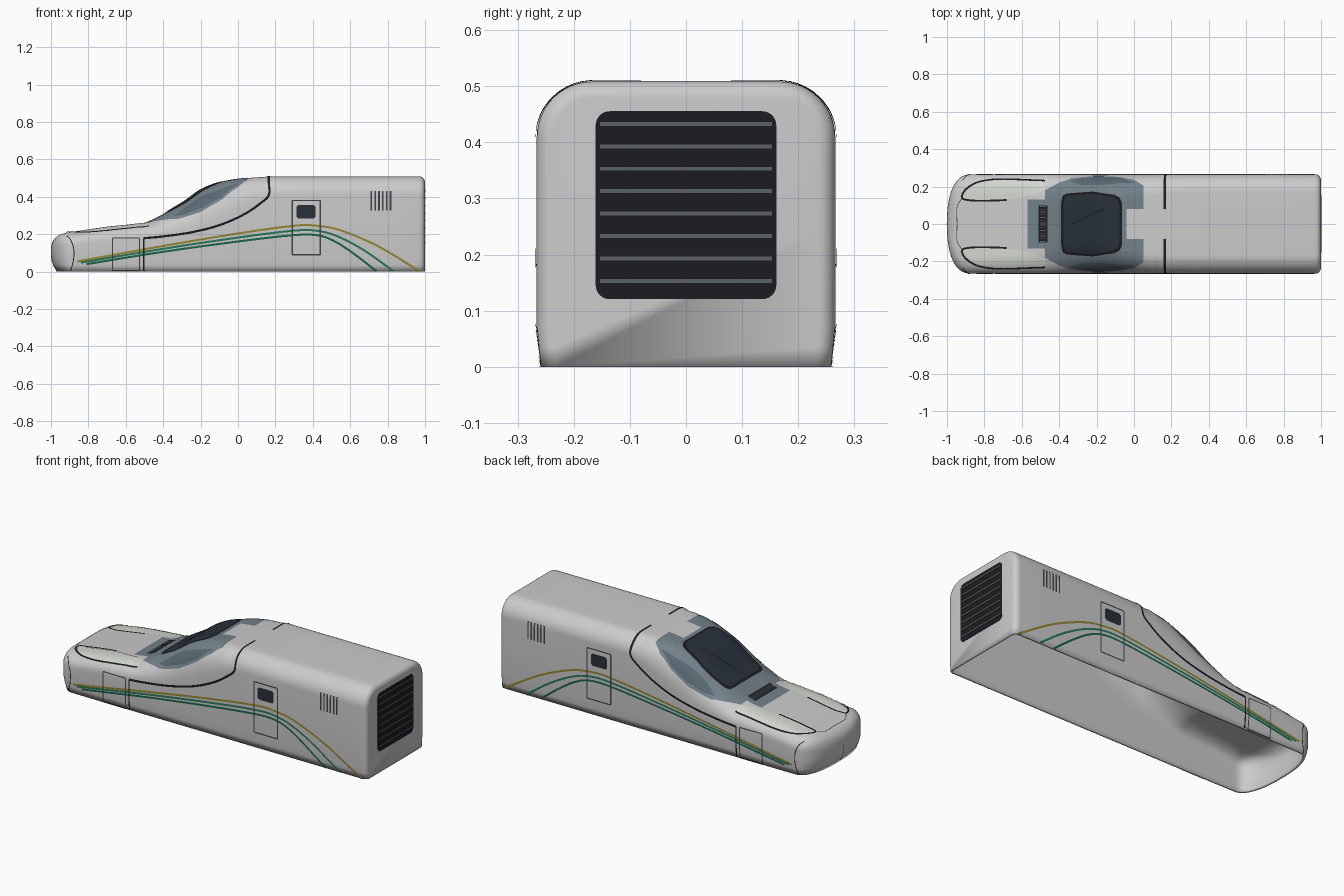
import bpy, bmesh, math
from mathutils import Vector
from mathutils.bvhtree import BVHTree

if "Cube" in bpy.data.objects:
    bpy.data.objects.remove(bpy.data.objects["Cube"])


def material(name, rgb):
    m = bpy.data.materials.new(name)
    m.diffuse_color = (*rgb, 1)
    m.use_nodes = True
    m.node_tree.nodes["Principled BSDF"].inputs["Base Color"].default_value = m.diffuse_color
    return m


BLACK = material("black", (0.012, 0.012, 0.015))
GLASS = material("glass", (0.022, 0.03, 0.042))
BLUE = material("blue_grey", (0.17, 0.22, 0.25))
SIDE = material("side_glass", (0.10, 0.14, 0.17))
LAMP = material("lamp", (0.65, 0.69, 0.62))
GREEN = material("green", (0.01, 0.13, 0.07))
GREEN2 = material("light_green", (0.02, 0.19, 0.10))
YELLOW = material("yellow", (0.30, 0.24, 0.03))
LINE = material("panel_line", (0.05, 0.055, 0.06))
BAR = material("bar", (0.10, 0.12, 0.13))


def lerp(table, x):
    if x <= table[0][0]:
        return table[0][1]
    for (x0, v0), (x1, v1) in zip(table, table[1:]):
        if x <= x1:
            return v0 + (v1 - v0) * (x - x0) / (x1 - x0)
    return table[-1][1]


def curve(pts, n=8):
    # Catmull-Rom through the points
    p = [Vector(q) for q in pts]
    p = [2 * p[0] - p[1]] + p + [2 * p[-1] - p[-2]]
    out = []
    for a, b, c, d in zip(p, p[1:], p[2:], p[3:]):
        for k in range(n):
            t = k / n
            out.append(0.5 * (2 * b + (c - a) * t + (2 * a - 5 * b + 4 * c - d) * t * t
                              + (3 * b - a - 3 * c + d) * t ** 3))
    return out + [p[-2]]


def add_object(name, bm, mat=None, mirror=False):
    me = bpy.data.meshes.new(name)
    bm.to_mesh(me)
    ob = bpy.data.objects.new(name, me)
    bpy.context.collection.objects.link(ob)
    if mat:
        me.materials.append(mat)
    if mirror:
        ob.modifiers.new("mirror", "MIRROR").use_axis = (False, True, False)
    return ob


# Body shell: sections are (x, half width, height, shoulder height, corner width)
KEYS = [(-0.87, 0.265, 0.212, 0.14, 0.10), (-0.7, 0.266, 0.237, 0.16, 0.11),
        (-0.56, 0.266, 0.252, 0.17, 0.12), (-0.46, 0.266, 0.275, 0.18, 0.17),
        (-0.3, 0.266, 0.364, 0.20, 0.19), (-0.2, 0.266, 0.434, 0.23, 0.18),
        (-0.1, 0.266, 0.474, 0.275, 0.16), (0.0, 0.266, 0.495, 0.33, 0.13),
        (0.17, 0.266, 0.509, 0.41, 0.10)]
rings = []
for k in range(18):                                  # rounded nose
    u = (k / 18) ** 2.2
    f = (1 - (1 - u) ** 2.4) ** (1 / 2.4)
    w = 0.265 * f
    rings.append((-1 + 0.13 * u, w, 0.115 + 0.097 * f, 0.09 + 0.05 * f, min(0.10, w)))
rings += [tuple(v) for v in curve(KEYS, 7)]
rings += [(x, 0.266, 0.509, 0.41, 0.10) for x in (0.4, 0.6, 0.8, 0.965)]
for k in range(1, 7):                                # rounded rear edge
    t = math.pi / 12 * k
    d = 0.03 * (1 - math.cos(t))
    rings.append((0.969 + 0.03 * math.sin(t), 0.266 - d, 0.509 - d, 0.41, 0.10 - d))


def section(x, w, h, zs, a):
    pts = [(w, z) for z in (0, 0.035, 0.07, (0.07 + zs) / 2)]
    e = 2 / (2.35 if x < 0.1 else 2)
    for k in range(13):
        t = math.pi / 2 * k / 12
        pts.append((w - a + a * max(0, math.cos(t)) ** e, zs + (h - zs) * math.sin(t) ** e))
    pts += [((w - a) * 0.5, h)]
    half = []
    for y, z in pts:
        nose = max(0, min(1, (-0.87 - x) / 0.13))
        y *= 1 - 0.025 * max(0, 1 - z / 0.07)
        half.append((x + 0.03 * nose * max(0, 1 - z / 0.09) ** 2, y, z))
    return half + [(x, 0, h)] + [(px, -y, z) for px, y, z in reversed(half)]


bm = bmesh.new()
loops = [[bm.verts.new(p) for p in section(*r)] for r in rings]
for A, B in zip(loops, loops[1:]):
    for i in range(len(A) - 1):
        bm.faces.new((A[i], A[i + 1], B[i + 1], B[i]))
bm.faces.new(loops[-1])
bmesh.ops.remove_doubles(bm, verts=bm.verts, dist=1e-5)
bmesh.ops.recalc_face_normals(bm, faces=bm.faces)
if max(bm.faces, key=lambda f: f.calc_center_median().x).normal.x < 0:
    bmesh.ops.reverse_faces(bm, faces=bm.faces)
bvh = BVHTree.FromBMesh(bm)
body = add_object("body_shell", bm)
sol = body.modifiers.new("thickness", "SOLIDIFY")
sol.thickness, sol.offset = 0.012, -1
bpy.context.view_layer.objects.active = body
body.select_set(True)
bpy.ops.object.shade_smooth_by_angle(angle=math.radians(35))


def project(u, v, axis):
    # axis "side": (x, z) seen along y; "top": (x, y) seen along z; "nose": (y, z) along x
    o, d = {"side": ((u, 1, max(v, 0.002)), (0, -1, 0)), "top": ((u, v, 1), (0, 0, -1)),
            "nose": ((-2, u, v), (1, 0, 0))}[axis]
    loc, n, _, _ = bvh.ray_cast(Vector(o), Vector(d))
    if loc is None:
        o = {"side": (u, 0.266, v), "top": (u, v, 0.3), "nose": (-1, u, v)}[axis]
        loc, n, _, _ = bvh.find_nearest(Vector(o))
    return loc, (-n if n.dot(Vector(d)) > 0 else n)


def quad_grid(bm, rows, n):
    vs = [[bm.verts.new(p) for p in r] for r in rows]
    fs = [bm.faces.new((A[i], A[i + 1], B[i + 1], B[i]))
          for A, B in zip(vs, vs[1:]) for i in range(len(A) - 1)]
    bm.normal_update()
    if sum(f.normal.dot(n) for f in fs) < 0:
        bmesh.ops.reverse_faces(bm, faces=fs)


def strip(name, paths, width, mat, axis="side", lift=0.002, smooth=True, mirror=True):
    bm = bmesh.new()
    for path in paths:
        if smooth:
            uv = curve(path, 10)
        else:
            uv = [Vector(a).lerp(Vector(b), k / 12) for a, b in zip(path, path[1:]) for k in range(13)]
            uv = [p for i, p in enumerate(uv) if i == 0 or (p - uv[i - 1]).length > 1e-5]
        hits = [project(p[0], p[1], axis) for p in uv]
        rows = []
        for i, (p, n) in enumerate(hits):
            t = hits[min(i + 1, len(hits) - 1)][0] - hits[max(i - 1, 0)][0]
            s = n.cross(t).normalized() * width / 2
            rows.append((p + n * lift - s, p + n * lift + s))
        quad_grid(bm, rows, hits[len(hits) // 2][1])
    return add_object(name, bm, mat, mirror)


def patch(name, lo, hi, mat, axis="top", lift=0.002, mirror=True, n=24):
    bm = bmesh.new()
    a, b = hi[0][0], hi[-1][0]
    us = sorted({a + (b - a) * k / n for k in range(n + 1)} | {p[0] for p in lo + hi if a <= p[0] <= b})
    rows, normal = [], Vector()
    for u in us:
        l, h = lerp(lo, u), lerp(hi, u)
        hits = [project(u, l + (h - l) * k / n, axis) for k in range(n + 1)]
        normal += hits[n // 2][1]
        rows.append([p + m * lift for p, m in hits])
    quad_grid(bm, rows, normal)
    ob = add_object(name, bm, mat, mirror)
    ob.data.shade_smooth()
    return ob


def box_path(x0, x1, z0, z1):
    return [[(x0, z0), (x1, z0)], [(x1, z0), (x1, z1)], [(x1, z1), (x0, z1)], [(x0, z1), (x0, z0)]]


# Cab surround, with a rear notch
patch("cab_surround", [(-0.57, 0), (-0.041, 0), (-0.04, 0.08), (0.05, 0.08)],
      [(-0.57, 0.13), (-0.476, 0.13), (-0.475, 0.18), (-0.4, 0.22), (-0.33, 0.244), (-0.2, 0.255),
       (-0.08, 0.25), (0, 0.235), (0.05, 0.205)], BLUE, n=32)


# Windscreen frame, glass and wiper
def screen(name, d, mat, lift):
    hi = [(-0.387 + d, 0.12 - d), (-0.38 + d, 0.15 - d), (-0.36 + d, 0.162 - d), (-0.22, 0.172 - d),
          (-0.1 - d, 0.155 - d), (-0.075 - d, 0.14 - d), (-0.062 - d, 0.11 - d)]
    patch(name, [(-1, 0), (1, 0)], hi, mat, lift=lift)


screen("windscreen_frame", 0, BLACK, 0.004)
screen("windscreen_glass", 0.013, GLASS, 0.006)
strip("wiper", [[(-0.33, 0.0), (-0.16, 0.08)]], 0.006, BLACK, "top", 0.008, False, False)

# Cab side windows
patch("cab_side_window", [(-0.34, 0.225), (-0.28, 0.205), (-0.18, 0.205), (-0.08, 0.215), (0, 0.218)],
      [(-0.34, 0.228), (-0.28, 0.242), (-0.18, 0.249), (-0.08, 0.244), (0, 0.222)], SIDE, lift=0.004)

# Air intake in front of the windscreen
patch("intake", [(-0.51, 0), (-0.46, 0)], [(-0.51, 0.1), (-0.46, 0.1)], BLACK, lift=0.004)
strip("intake_bars", [[(-0.502, 0.006 + 0.0145 * k), (-0.468, 0.006 + 0.0145 * k)] for k in range(7)],
      0.004, BAR, "top", 0.006, False)

# Headlights with black edge
patch("headlight", [(-0.912, 0.135), (-0.8, 0.13), (-0.65, 0.135), (-0.53, 0.155), (-0.475, 0.185)],
      [(-0.912, 0.145), (-0.9, 0.172), (-0.86, 0.204), (-0.8, 0.222), (-0.7, 0.232), (-0.475, 0.224)],
      LAMP, lift=0.003)
strip("headlight_edge", [[(-0.475, 0.23), (-0.7, 0.238), (-0.8, 0.23), (-0.86, 0.212), (-0.905, 0.178),
                          (-0.918, 0.14), (-0.88, 0.127), (-0.8, 0.124), (-0.68, 0.128)]],
      0.01, BLACK, "top", 0.004)

# Black accent line sweeping from roof to nose
strip("accent_line", [[(0.165, 0.48), (0.165, 0.41), (0.12, 0.365), (0.03, 0.305), (-0.1, 0.248),
                       (-0.25, 0.21), (-0.4, 0.188), (-0.505, 0.178)]], 0.012, BLACK)
strip("accent_roof_line", [[(0.165, 0.08), (0.165, 0.238)]], 0.012, BLACK, "top", smooth=False)

# Livery stripes
STRIPES = [("yellow_stripe", YELLOW, [(-0.86, 0.054), (-0.4, 0.137), (0, 0.204), (0.3, 0.245), (0.42, 0.245),
                                      (0.55, 0.22), (0.75, 0.135), (0.97, 0.003)]),
           ("upper_green_stripe", GREEN2, [(-0.84, 0.048), (-0.4, 0.122), (0, 0.182), (0.3, 0.219), (0.43, 0.217),
                                           (0.54, 0.185), (0.68, 0.11), (0.83, 0.003)]),
           ("lower_green_stripe", GREEN, [(-0.81, 0.04), (-0.4, 0.106), (0, 0.161), (0.3, 0.195), (0.43, 0.193),
                                          (0.52, 0.16), (0.62, 0.095), (0.74, 0.003)])]
for name, mat, pts in STRIPES:
    strip(name, [pts], 0.011, mat, lift=0.0015)

# Doors, panel seams, side window and vents
strip("door_outline", box_path(0.29, 0.44, 0.09, 0.38), 0.007, LINE, lift=0.0025, smooth=False)
strip("front_hatch", box_path(-0.67, -0.527, 0.004, 0.18), 0.006, LINE, lift=0.0025, smooth=False)
strip("front_seam", [[(-0.505, 0.003), (-0.505, 0.178)]], 0.008, BLACK, smooth=False)
top = [(0.312, 0.345), (0.322, 0.355), (0.405, 0.355), (0.415, 0.345)]
patch("door_window", [(u, 0.64 - v) for u, v in top], top, GLASS, "side", 0.003)
strip("side_vents", [[(0.713 + 0.0205 * k, 0.328), (0.713 + 0.0205 * k, 0.43)] for k in range(6)],
      0.009, LINE, smooth=False)

# Nose cover seams
strip("nose_seam", [[(-0.895, 0.003), (-0.88, 0.06), (-0.878, 0.12), (-0.895, 0.17), (-0.915, 0.19)]], 0.005, BLACK)
strip("nose_top_seam", [[(-0.945, 0), (-0.945, 0.09), (-0.918, 0.14)]], 0.004, LINE, "top")
strip("nose_centre_seam", [[(0, 0.01), (0, 0.11)]], 0.004, LINE, "nose", smooth=False, mirror=False)


# Rear grille
def box(name, size, loc, mat, bevel=0):
    bm = bmesh.new()
    bmesh.ops.create_cube(bm, size=1)
    for v in bm.verts:
        v.co = Vector(a * b for a, b in zip(v.co, size)) + Vector(loc)
    if bevel:
        es = [e for e in bm.edges if abs(e.verts[0].co.x - e.verts[1].co.x) > 1e-4]
        bmesh.ops.bevel(bm, geom=es, offset=bevel, segments=6, profile=0.5, affect="EDGES")
    return add_object(name, bm, mat)


box("rear_grille", (0.012, 0.322, 0.335), (0.9945, 0, 0.288), BLACK, 0.025)
for k in range(8):
    box(f"rear_grille_bar_{k + 1}", (0.004, 0.306, 0.007), (1.0005, 0, 0.153 + 0.04 * k), BAR)
